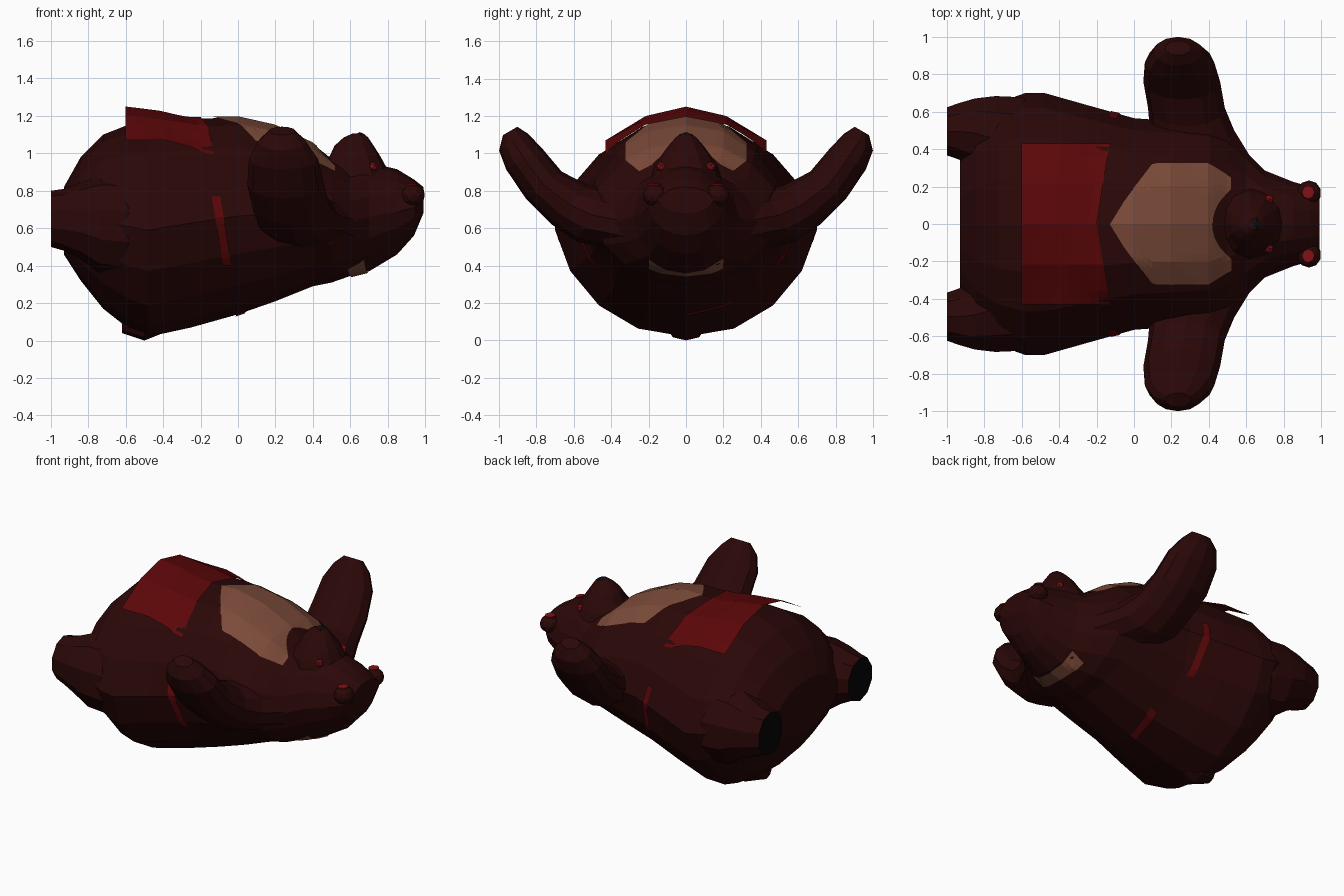
import bpy, bmesh, math
from mathutils import Vector
from mathutils.bvhtree import BVHTree

if "Cube" in bpy.data.objects:
    bpy.data.objects.remove(bpy.data.objects["Cube"])


def mat(name, col):
    m = bpy.data.materials.new(name)
    m.diffuse_color = (*col, 1)
    m.use_nodes = True
    m.node_tree.nodes["Principled BSDF"].inputs["Base Color"].default_value = m.diffuse_color
    return m


FUR = mat("dark_brown_fur", (0.0235, 0.0022, 0.0022))
TAN = mat("tan_belly", (0.2, 0.07, 0.042))
RED = mat("red_cloth", (0.105, 0.002, 0.0025))
BRIGHT = mat("bright_red", (0.22, 0.006, 0.008))
BLACK = mat("black_sole", (0.0015, 0.0015, 0.0015))
NOSE = mat("dark_nose", (0.001, 0.007, 0.007))


def finish(name, bm, mats):
    bmesh.ops.recalc_face_normals(bm, faces=bm.faces)
    me = bpy.data.meshes.new(name)
    bm.to_mesh(me)
    bm.free()
    for m in mats:
        me.materials.append(m)
    ob = bpy.data.objects.new(name, me)
    bpy.context.collection.objects.link(ob)
    return ob


def loft(name, rings, n, mats, cap_mat=0, pinch=0.0):
    """Skin elliptical rings given as (centre, half axis u, half axis v)."""
    bm = bmesh.new()
    loops = []
    for c, u, v in rings:
        c, u, v = Vector(c), Vector(u), Vector(v)
        loops.append([bm.verts.new(c + u * math.sin(t) * (1 - pinch * abs(math.sin(2 * t)))
                                   + v * math.cos(t))
                      for t in (2 * math.pi * i / n for i in range(n))])
    for a, b in zip(loops, loops[1:]):
        for i in range(n):
            j = (i + 1) % n
            bm.faces.new((a[i], a[j], b[j], b[i]))
    bm.faces.new(loops[0])
    bm.faces.new(loops[-1]).material_index = cap_mat
    return finish(name, bm, mats)


def blob(name, loc, size, m, subdiv=1):
    bm = bmesh.new()
    bmesh.ops.create_icosphere(bm, subdivisions=subdiv, radius=1)
    for v in bm.verts:
        v.co = Vector(loc) + Vector([a * b for a, b in zip(v.co, size)])
    return finish(name, bm, [m])


def grid(name, rows, m):
    bm = bmesh.new()
    vs = [[bm.verts.new(p) for p in r] for r in rows]
    for a, b in zip(vs, vs[1:]):
        for i in range(len(a) - 1):
            bm.faces.new((a[i], a[i + 1], b[i + 1], b[i]))
    bmesh.ops.remove_doubles(bm, verts=bm.verts, dist=0.0005)
    return finish(name, bm, [m])


# body and head: x, bottom, top, half width
SECTIONS = [(-.93, .46, .82, .36), (-.84, .32, .98, .54), (-.72, .17, 1.10, .65),
            (-.58, .06, 1.155, .70), (-.48, .02, 1.16, .70), (-.25, .07, 1.185, .635),
            (0, .14, 1.19, .565), (.2, .21, 1.145, .55), (.4, .29, 1.05, .53),
            (.5, .31, .97, .49), (.6, .345, .92, .385), (.7, .37, .95, .285),
            (.85, .46, .915, .225), (.94, .56, .86, .2), (.99, .68, .82, .15)]
body = loft("body", [((x, 0, (a + b) / 2), (0, w, 0), (0, 0, (b - a) / 2))
                     for x, a, b, w in SECTIONS], 16, [FUR], pinch=.06)
tree = BVHTree.FromPolygons([v.co for v in body.data.vertices],
                            [p.vertices for p in body.data.polygons])


def drop(origin, direction, lift=0.008):
    """Project a point onto the body and lift it slightly."""
    d = Vector(direction)
    hit = tree.ray_cast(Vector(origin), d)[0]
    return hit - d * lift if hit else Vector(origin)


def lerp_table(table, x):
    for (x0, *a), (x1, *b) in zip(table, table[1:]):
        if x <= x1 + 1e-6:
            t = (x - x0) / (x1 - x0)
            return [p + (q - p) * t for p, q in zip(a, b)]
    return list(table[-1][1:])


# belly patch, with a round notch where the head begins
OUTLINE = [(-.13, 0), (-.05, .13), (.1, .325), (.4, .325), (.52, .25)]
rows = []
for i in range(27):
    x = -.13 + .65 * i / 26
    w = lerp_table(OUTLINE, x)[0]
    row = []
    for k in range(-8, 9):
        y = w * k / 8
        edge = .63 - math.sqrt(max(.0, .21 ** 2 - y * y)) if abs(y) < .21 else 9
        row.append(drop((min(x, edge), y, 3), (0, 0, -1)))
    rows.append(row)
grid("belly_patch", rows, TAN)

# nape patch
grid("nape_patch", [[drop((.605 + .03 * i - .02 * abs(k) / 6, .2 * k / 6, -2), (0, 0, 1))
                     for k in range(-6, 7)] for i in range(4)], TAN)

# apron cloth lifted off the belly at its loose end
CLOTH = [(0, 1.25, 1.2, 1.07), (.45, 1.228, 1.182, 1.07), (.75, 1.2, 1.165, 1.035),
         (1, 1.185, 1.14, .97)]
rows = []
for i in range(10):
    t = i / 9
    z0, z1, z2 = lerp_table(CLOTH, t)
    row = []
    for k in range(-6, 7):
        s = abs(k) / 6
        z = z0 + (z1 - z0) * s * 2 if s <= .5 else z1 + (z2 - z1) * (s * 2 - 1)
        x = -.6 + t * (.4 + .07 * s)
        y = .43 * k / 6
        row.append((x, y, max(z, drop((x, y, 3), (0, 0, -1)).z)))
    rows.append(row)
grid("apron_cloth", rows, RED)

# side straps and back strap
for s, side in ((1, "left"), (-1, "right")):
    grid("strap_" + side, [[drop((-.14 + .06 * i / 10 + w, 2 * s, .77 - .37 * i / 10), (0, -s, 0))
                            for w in (0, .022, .045)] for i in range(11)], RED)
grid("strap_back", [[drop((-.015 + .04 * i / 6 + w, .25 * i / 6, -2), (0, 0, 1))
                     for w in (0, .025, .05)] for i in range(7)], RED)

# muzzle pointing up: z, centre x, half x, half y
loft("muzzle", [((x, 0, z), (a, 0, 0), (0, b, 0)) for z, x, a, b in
                [(.7, .63, .21, .2), (.85, .625, .2, .195), (.93, .615, .175, .17),
                 (.985, .625, .135, .135), (1.04, .62, .105, .095),
                 (1.085, .63, .065, .055), (1.105, .64, .03, .03)]], 12, [FUR])
blob("nose", (.65, 0, 1.09), (.03, .042, .024), NOSE)

# arm: centre, half width in x, thickness, direction (y, z)
ARM = [((.38, .28, .63), .29, .17, (.9, .4)), ((.31, .5, .67), .225, .165, (.85, .52)),
       ((.28, .62, .725), .205, .145, (.72, .68)), ((.255, .76, .83), .205, .12, (.6, .8)),
       ((.243, .865, .97), .185, .112, (.5, .86)), ((.235, .922, 1.06), .13, .09, (.5, .86)),
       ((.235, .94, 1.12), .07, .045, (.5, .86))]

for s, side in ((1, "left"), (-1, "right")):
    loft("arm_" + side, [((c[0], s * c[1], c[2]), (w, 0, 0), (0, s * d[1] * t, -d[0] * t))
                         for c, w, t, d in ARM], 12, [FUR])
    # leg with a flat dark sole
    loft("leg_" + side, [((x, s * y, z), (0, w, 0), (0, 0, h)) for x, y, z, w, h in
                         [(-.4, .4, .6, .22, .2), (-.6, .43, .61, .26, .27),
                          (-.74, .455, .62, .24, .26), (-.85, .485, .64, .195, .2),
                          (-.93, .495, .645, .16, .165), (-1, .495, .65, .135, .15)]],
         10, [FUR, BLACK], 1)
    # ears with a thin red plate on the upper side
    blob("ear_" + side, (.935, s * .165, .775), (.065, .068, .06), FUR, 2)
    loft("inner_ear_" + side, [((.93, s * .17, z), (.034, 0, 0), (0, .036, 0))
                               for z in (.831, .838)], 8, [BRIGHT])
    blob("eye_" + side, (.722, s * .132, .928), (.026, .028, .028), BRIGHT)

# stubby tail
loft("tail", [((x, 0, z), (0, w, 0), (0, 0, h)) for x, z, w, h in
              [(-.62, .09, .06, .05), (-.5, .06, .1, .06), (-.4, .07, .05, .03)]], 8, [FUR])
